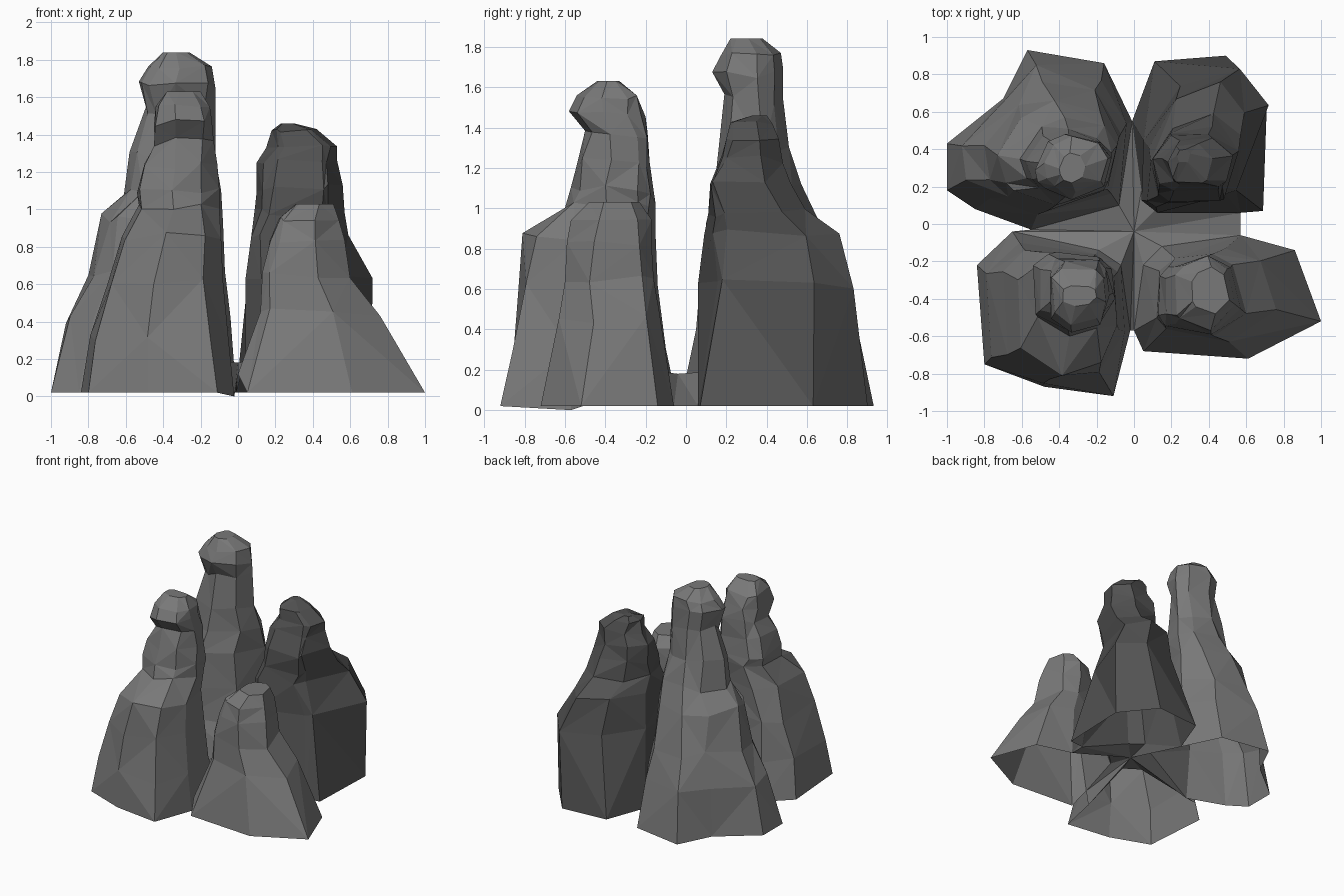
import bpy, bmesh, math, random

if "Cube" in bpy.data.objects:
    bpy.data.objects.remove(bpy.data.objects["Cube"])

random.seed(11)


def material(name, v):
    m = bpy.data.materials.new(name)
    m.diffuse_color = (v, v, v, 1)
    m.use_nodes = True
    m.node_tree.nodes["Principled BSDF"].inputs["Base Color"].default_value = m.diffuse_color
    return m


rock = material("grey_rock", 0.19)
dark_rock = material("dark_grey_rock", 0.085)


def finish(name, bm, mat):
    me = bpy.data.meshes.new(name)
    bm.to_mesh(me)
    bm.free()
    me.materials.append(mat)
    ob = bpy.data.objects.new(name, me)
    bpy.context.collection.objects.link(ob)
    return ob


def foot(x, y, z=None):
    """Ground point; points near the middle sit on the raised saddle."""
    if z is None:
        z = 0.19 if math.hypot(x, y) < .27 else 0.02
    return (x, y, z)


def fit(pts, box):
    """Stretch 2D points so they exactly fill box = x0, x1, y0, y1."""
    xs, ys = [p[0] for p in pts], [p[1] for p in pts]
    ax, bx, ay, by = min(xs), max(xs), min(ys), max(ys)
    x0, x1, y0, y1 = box
    return [(x0 + (x - ax) / (bx - ax) * (x1 - x0),
             y0 + (y - ay) / (by - ay) * (y1 - y0)) for x, y in pts]


def pillar(name, base, levels, mat=rock, round_off=1.2, skew=0):
    """Loft a footprint through jagged rings, rounder towards the top, open below."""
    bm = bmesh.new()
    unit = fit([p[:2] for p in base], (-1, 1, -1, 1))
    top = levels[-1][0]
    rings = [[bm.verts.new(foot(*p)) for p in base]]
    for z, *box in levels:
        t = min(1, z / top * round_off)
        k = skew * max(0, min(1, (1.15 - z) / .3))
        shape = []
        for x, y in unit:
            a = math.atan2(y, x) + random.uniform(-.1, .1)
            r = 1 + random.uniform(-.05, .04)
            u = x * (1 - t) + r * math.cos(a) * t
            v = y * (1 - t) + r * math.sin(a) * t
            shape.append((u + k * v, v + k * u))
        jz = 0.03 if z < top - .12 else 0.012
        if z == top:
            jz = 0
        rings.append([bm.verts.new((x, y, z + random.uniform(-jz, jz)))
                      for x, y in fit(shape, box)])
    n = len(base)
    for k, (lo, hi) in enumerate(zip(rings, rings[1:])):
        for i in range(n):
            j = (i + 1) % n
            if (i + k) % 2:
                bm.faces.new((lo[i], lo[j], hi[j]))
                bm.faces.new((lo[i], hi[j], hi[i]))
            else:
                bm.faces.new((lo[i], lo[j], hi[i]))
                bm.faces.new((lo[j], hi[j], hi[i]))
    bm.faces.new(rings[-1])
    return finish(name, bm, mat)


# Four rock pillars: footprint (counter-clockwise), then rings of (z, x0, x1, y0, y1)
pillar("back_left_pillar",
       [(-1, .18), (-.85, .08), (-.55, -.03), (-.08, .1), (-.01, .55),
        (-.16, .86), (-.57, .93), (-.7, .67), (-1, .43)],
       [(.42, -.92, -.04, .05, .85), (.65, -.8, -.07, .07, .76),
        (.95, -.73, -.08, .1, .66), (1.1, -.61, -.09, .14, .57),
        (1.3, -.58, -.12, .16, .51), (1.54, -.49, -.12, .19, .48),
        (1.67, -.53, -.12, .13, .48), (1.76, -.48, -.14, .17, .47),
        (1.84, -.4, -.26, .22, .38)], rock, 1.5)
pillar("back_right_pillar",
       [(-.01, .55), (.04, .18), (.14, .1), (.57, .06), (.69, .07),
        (.71, .63), (.49, .9), (.11, .87)],
       [(.62, .04, .72, .06, .83), (.87, .07, .59, .09, .76),
        (.98, .09, .57, .11, .59), (1.12, .1, .56, .12, .52),
        (1.25, .1, .53, .18, .48), (1.34, .15, .53, .2, .46),
        (1.42, .18, .42, .22, .43), (1.46, .23, .3, .33, .4)],
       dark_rock, 1.7, .22)
pillar("front_left_pillar",
       [(-.84, -.22), (-.8, -.75), (-.48, -.87), (-.11, -.92),
        (-.02, -.57, 0), (-.07, -.22), (-.19, -.14), (-.65, -.04)],
       [(.3, -.79, -.05, -.86, -.1), (.6, -.7, -.08, -.83, -.14),
        (.85, -.62, -.09, -.81, -.15), (1.0, -.53, -.1, -.6, -.15),
        (1.1, -.54, -.1, -.57, -.16), (1.22, -.5, -.11, -.54, -.18),
        (1.36, -.45, -.13, -.5, -.19), (1.47, -.45, -.14, -.58, -.2),
        (1.55, -.44, -.15, -.54, -.24), (1.63, -.38, -.2, -.44, -.33)],
       rock, 1.7)
pillar("front_right_pillar",
       [(.0, -.57, .12), (.05, -.68), (.61, -.72), (1, -.52), (.86, -.14),
        (.57, -.06), (.15, -.12), (.05, -.22)],
       [(.45, .12, .76, -.63, -.13), (.65, .13, .6, -.6, -.16),
        (.82, .17, .57, -.59, -.17), (.95, .22, .54, -.57, -.17),
        (1.03, .31, .51, -.48, -.23)], rock, 1.5)

# Thin saddle of rock joining the feet of the four pillars
bm = bmesh.new()
star = [(-.01, .55), (-.08, .1), (-.55, -.03), (-.65, -.04), (-.19, -.14),
        (-.07, -.22), (-.02, -.57, 0), (.0, -.57, .12), (.05, -.22),
        (.15, -.12), (.57, -.06), (.57, .06), (.14, .1), (.04, .18)]
peak = bm.verts.new((0, -.04, .18))
rim = [bm.verts.new(foot(*p)) for p in star]
for a, b in zip(rim, rim[1:] + rim[:1]):
    bm.faces.new((a, b, peak))
finish("saddle", bm, rock)
